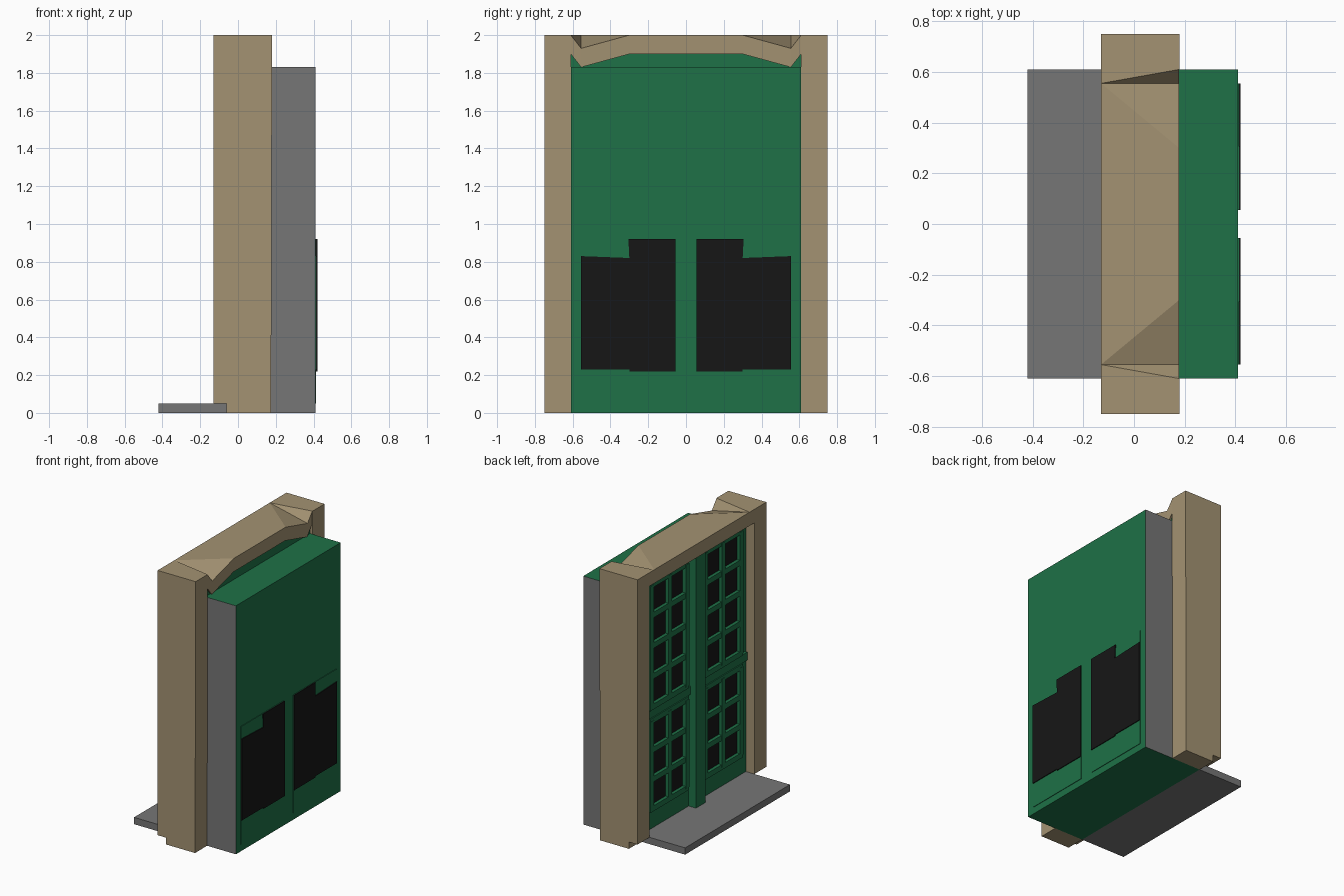
import bpy, bmesh

if "Cube" in bpy.data.objects:
    bpy.data.objects.remove(bpy.data.objects["Cube"])


def material(name, col):
    m = bpy.data.materials.new(name)
    m.diffuse_color = (*col, 1)
    m.use_nodes = True
    m.node_tree.nodes["Principled BSDF"].inputs["Base Color"].default_value = m.diffuse_color
    return m


STONE = material("stone", (0.37, 0.29, 0.17))
GREEN = material("green_paint", (0.013, 0.165, 0.063))
BLACK = material("dark_glass", (0.008, 0.008, 0.008))
GREY = material("grey", (0.18, 0.18, 0.18))


def finish(name, bm, *mats):
    bmesh.ops.recalc_face_normals(bm, faces=bm.faces)
    me = bpy.data.meshes.new(name)
    bm.to_mesh(me)
    bm.free()
    for m in mats:
        me.materials.append(m)
    ob = bpy.data.objects.new(name, me)
    bpy.context.collection.objects.link(ob)
    return ob


def add_box(bm, x0, x1, y0, y1, z0, z1):
    vs = bmesh.ops.create_cube(bm, size=1)["verts"]
    for v in vs:
        v.co = (x1 if v.co.x > 0 else x0,
                y1 if v.co.y > 0 else y0,
                z1 if v.co.z > 0 else z0)


def box(name, mat, *dims):
    bm = bmesh.new()
    add_box(bm, *dims)
    return finish(name, bm, mat)


def extrude(name, mat, pts, vec):
    bm = bmesh.new()
    f = bm.faces.new([bm.verts.new(p) for p in pts])
    ext = bmesh.ops.extrude_face_region(bm, geom=[f], use_keep_orig=True)["geom"]
    for g in ext:
        if isinstance(g, bmesh.types.BMVert):
            g.co = [a + b for a, b in zip(g.co, vec)]
    return finish(name, bm, mat)


# Doorstep
box("doorstep", GREY, -0.42, -0.06, -0.61, 0.61, 0, 0.05)

# Stone jambs, notched at the foot beside the step
jamb = [(-0.13, 0.05), (-0.06, 0.05), (-0.06, 0), (0.175, 0), (0.18, 2), (-0.13, 2)]
for name, y in (("jamb_left", -0.75), ("jamb_right", 0.61)):
    extrude(name, STONE, [(x, y, z) for x, z in jamb], (0, 0.14, 0))

# Stone lintel whose back edge sags near both ends
bm = bmesh.new()
stations = [(-0.61, 0), (-0.555, 0.07), (-0.3, 0), (0.3, 0), (0.555, 0.07), (0.61, 0)]
rings = []
for y, dip in stations:
    rings.append([bm.verts.new(p) for p in (
        (-0.13, y, 1.9), (0.175, y, 1.9 - dip),
        (0.178, y, 2 - dip), (-0.13, y, 2))])
for a, b in zip(rings, rings[1:]):
    for i in range(4):
        j = (i + 1) % 4
        bm.faces.new((a[i], a[j], b[j], b[i]))
bm.faces.new(rings[0])
bm.faces.new(rings[-1])
bmesh.ops.triangulate(bm, faces=bm.faces)
finish("lintel", bm, STONE)

# Inner block with green front, back and top but grey sides
block = [(-0.06, 0), (0.41, 0), (0.41, 1.83), (0.16, 1.83), (0.16, 1.9), (-0.06, 1.9)]
ob = extrude("door_block", GREEN, [(x, -0.61, z) for x, z in block], (0, 1.22, 0))
ob.data.materials.append(GREY)
for p in ob.data.polygons:
    if abs(p.normal.y) > 0.9:
        p.material_index = 1

# Centre post between the two door leaves
box("centre_post", GREEN, -0.12, -0.06, -0.055, 0.055, 0.05, 1.9)

COLUMNS = [0.11, 0.31, 0.52]


def lattice(bm, s, z0, z1, rows):
    # uprights, then cross bars
    def bar(xf, ya, yb, za, zb):
        a, b = sorted((s * ya, s * yb))
        add_box(bm, xf, -0.055, a, b, za, zb)
    for y in COLUMNS:
        bar(-0.09, y - 0.02, y + 0.02, z0, z1)
    for i in range(rows + 1):
        z = z0 + (z1 - z0) * i / rows
        bar(-0.088, COLUMNS[0] - 0.02, COLUMNS[-1] + 0.02, z - 0.02, z + 0.02)


for side, s in (("left", -1), ("right", 1)):
    # Glazing bars and middle rail of each leaf
    bm = bmesh.new()
    lattice(bm, s, 0.21, 0.86, 3)
    lattice(bm, s, 0.96, 1.86, 4)
    finish("glazing_bars_" + side, bm, GREEN)
    a, b = sorted((s * 0.06, s * 0.6))
    box("middle_rail_" + side, GREEN, -0.08, -0.055, a, b, 0.88, 0.94)
    # Dark panes
    a, b = sorted((s * 0.11, s * 0.52))
    box("lower_glass_" + side, BLACK, -0.064, -0.05, a, b, 0.21, 0.86)
    box("upper_glass_" + side, BLACK, -0.064, -0.05, a, b, 0.96, 1.86)
    # Rear panel with its stepped dark area
    a, b = sorted((s * 0.055, s * 0.555))
    box("rear_panel_" + side, GREEN, 0.4, 0.414, a, b, 0.05, 0.92)
    dark = [(0.055, 0.22), (0.3, 0.22), (0.3, 0.23), (0.555, 0.23),
            (0.555, 0.83), (0.3, 0.82), (0.305, 0.92), (0.055, 0.92)]
    extrude("rear_dark_panel_" + side, BLACK,
            [(0.412, s * y, z) for y, z in dark], (0.008, 0, 0))
